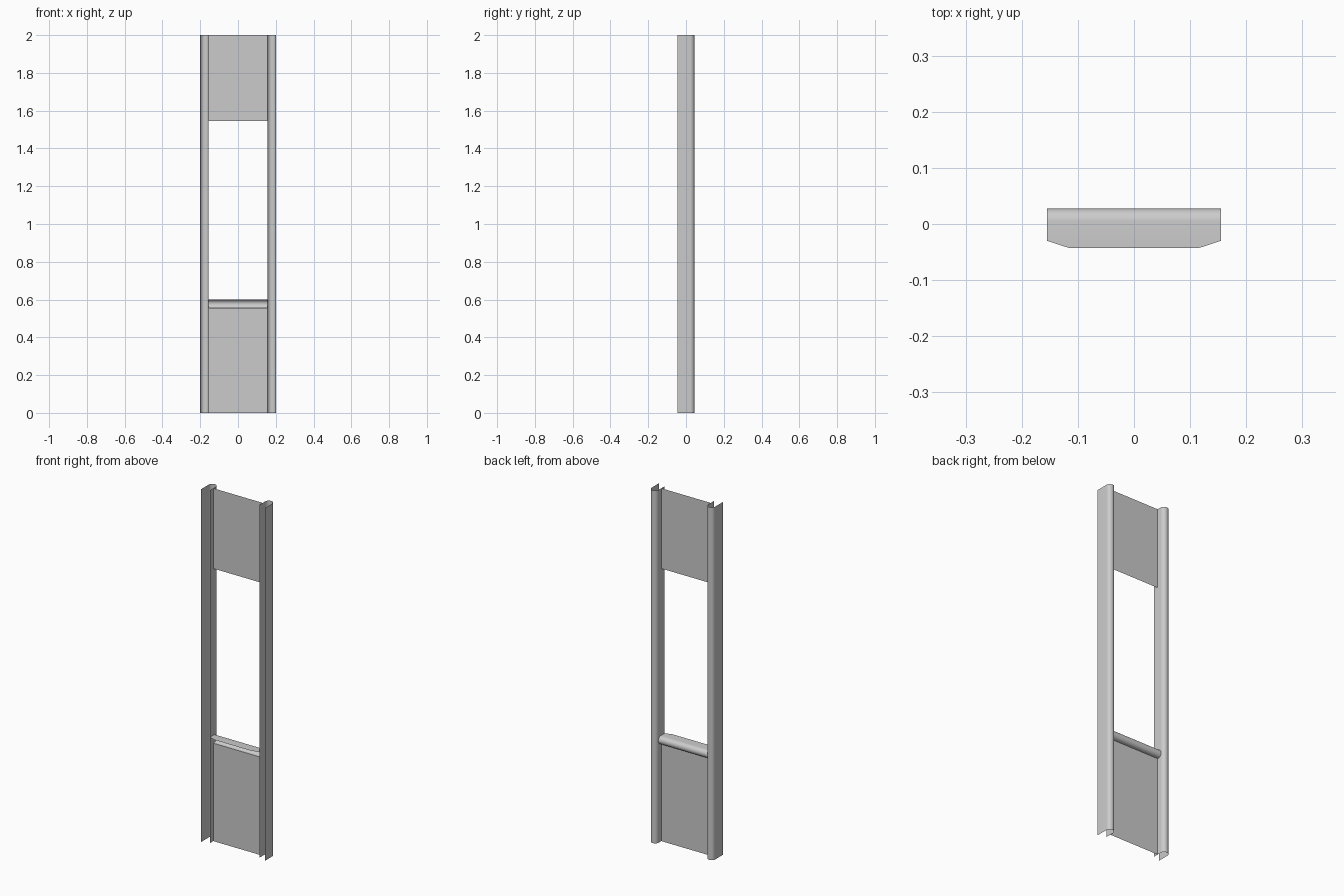
import bpy, bmesh
from math import sin, cos, pi

if "Cube" in bpy.data.objects:
    bpy.data.objects.remove(bpy.data.objects["Cube"])

R = 0.0225          # half width of the rolled channel section
W, INNER = 0.2, 0.155


def arc(cx, cy, start, end, n=16):
    """Points along a circular arc of radius R."""
    return [(cx + R * cos(start + (end - start) * i / n),
             cy + R * sin(start + (end - start) * i / n)) for i in range(n + 1)]


def finish(name, bm):
    bmesh.ops.recalc_face_normals(bm, faces=bm.faces)
    mesh = bpy.data.meshes.new(name)
    bm.to_mesh(mesh)
    bm.free()
    ob = bpy.data.objects.new(name, mesh)
    bpy.context.collection.objects.link(ob)
    bpy.ops.object.select_all(action='DESELECT')
    ob.select_set(True)
    bpy.context.view_layer.objects.active = ob
    bpy.ops.object.shade_smooth_by_angle(angle=0.6)
    return ob


def strip(name, start, end):
    """Sheet spanned between two matching rows of points."""
    bm = bmesh.new()
    a = [bm.verts.new(p) for p in start]
    b = [bm.verts.new(p) for p in end]
    for i in range(len(a) - 1):
        bm.faces.new((a[i], a[i + 1], b[i + 1], b[i]))
    return finish(name, bm)


# Side posts: open-fronted channels with a rounded back
section = [(W, -0.045)] + arc(W - R, 0.045 - R, 0, pi) + [(INNER, -0.03)]
for side, label in ((-1, "left"), (1, "right")):
    strip(label + "_post",
          [(side * x, y, 0) for x, y in section],
          [(side * x, y, 2) for x, y in section])

# Flat infill panels
for label, z0, z1 in (("lower_panel", 0, 0.555), ("upper_panel", 1.545, 2)):
    strip(label, [(-INNER, 0, z0), (INNER, 0, z0)],
          [(-INNER, 0, z1), (INNER, 0, z1)])

# Ledge: rolled back edge, flat top with clipped front corners
ledge = [(INNER, 0, 0.555)] + [(INNER, y, z) for y, z in
         arc(0.005, 0.6 - R, -pi / 2, pi / 2)] + [(INNER, -0.03, 0.6), (0.115, -0.043, 0.6)]
strip("ledge", [(-x, y, z) for x, y, z in ledge], ledge)
